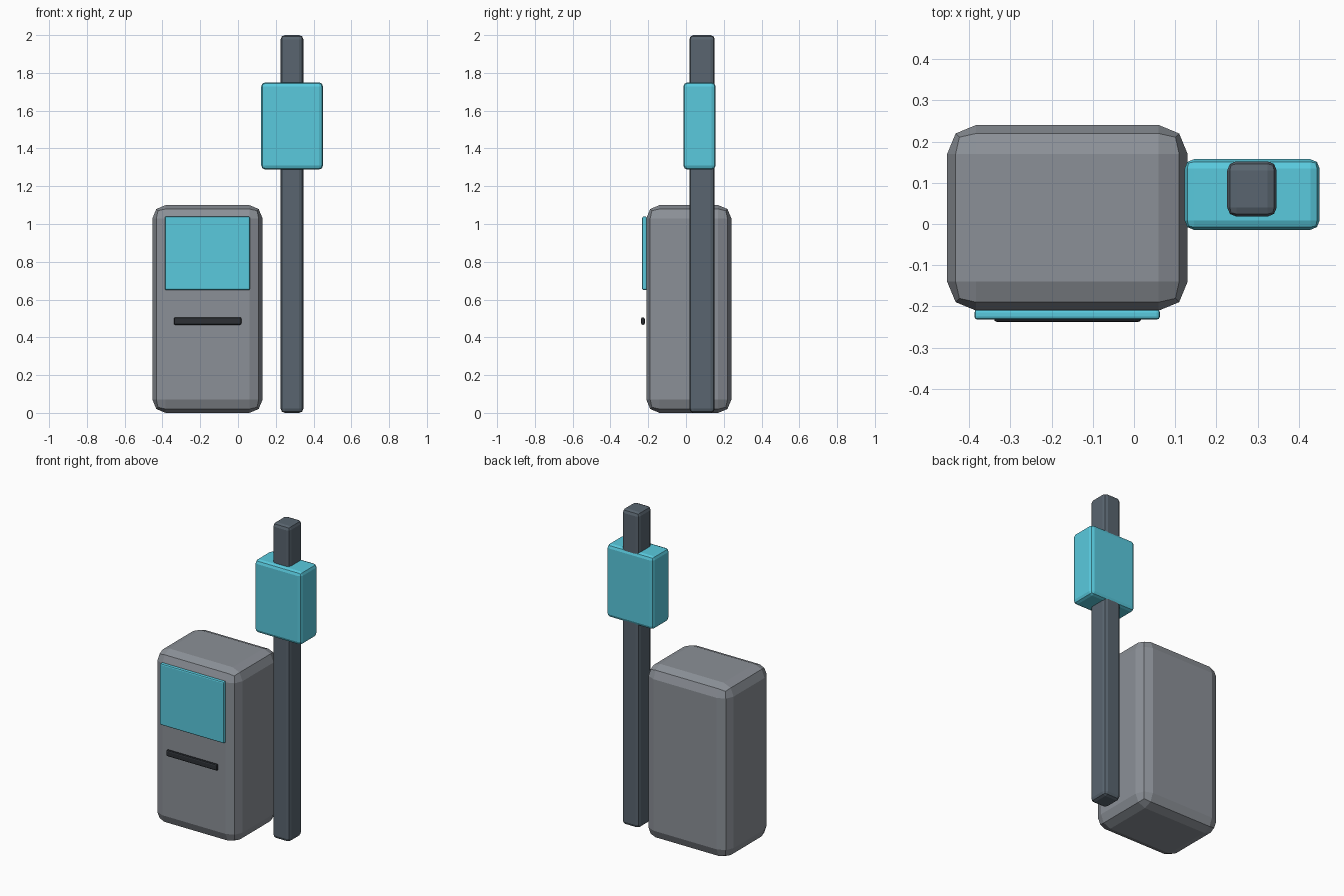
import bpy, bmesh

if "Cube" in bpy.data.objects:
    bpy.data.objects.remove(bpy.data.objects["Cube"])


def material(name, rgb):
    m = bpy.data.materials.new(name)
    m.diffuse_color = (*rgb, 1)
    m.use_nodes = True
    m.node_tree.nodes["Principled BSDF"].inputs["Base Color"].default_value = m.diffuse_color
    return m


body_grey = material("body_grey", (0.26, 0.28, 0.31))
dark_grey = material("dark_grey", (0.10, 0.13, 0.16))
black = material("black", (0.026, 0.03, 0.036))
cyan = material("cyan", (0.10, 0.59, 0.73))


def box(name, x, y, z, bevel, mat):
    """Flat-shaded box between (min, max) pairs with two-segment rounded edges."""
    bm = bmesh.new()
    bmesh.ops.create_cube(bm, size=1)
    for v in bm.verts:
        v.co = [(a + b) / 2 + c * (b - a) for (a, b), c in zip((x, y, z), v.co)]
    bmesh.ops.bevel(bm, geom=bm.edges[:], offset=bevel, segments=2,
                    profile=0.5, affect='EDGES')
    me = bpy.data.meshes.new(name)
    bm.to_mesh(me)
    bm.free()
    me.materials.append(mat)
    ob = bpy.data.objects.new(name, me)
    bpy.context.collection.objects.link(ob)
    return ob


# Machine cabinet with its screen and slot
box("cabinet", (-0.453, 0.13), (-0.21, 0.24), (0, 1.10), 0.07, body_grey)
box("screen", (-0.387, 0.063), (-0.232, -0.207), (0.65, 1.04), 0.008, cyan)
box("slot", (-0.34, 0.018), (-0.238, -0.218), (0.466, 0.506), 0.009, black)

# Post with its sign box
box("post", (0.226, 0.346), (0.018, 0.152), (0, 2.0), 0.022, dark_grey)
box("sign", (0.123, 0.45), (-0.014, 0.157), (1.288, 1.75), 0.022, cyan)
